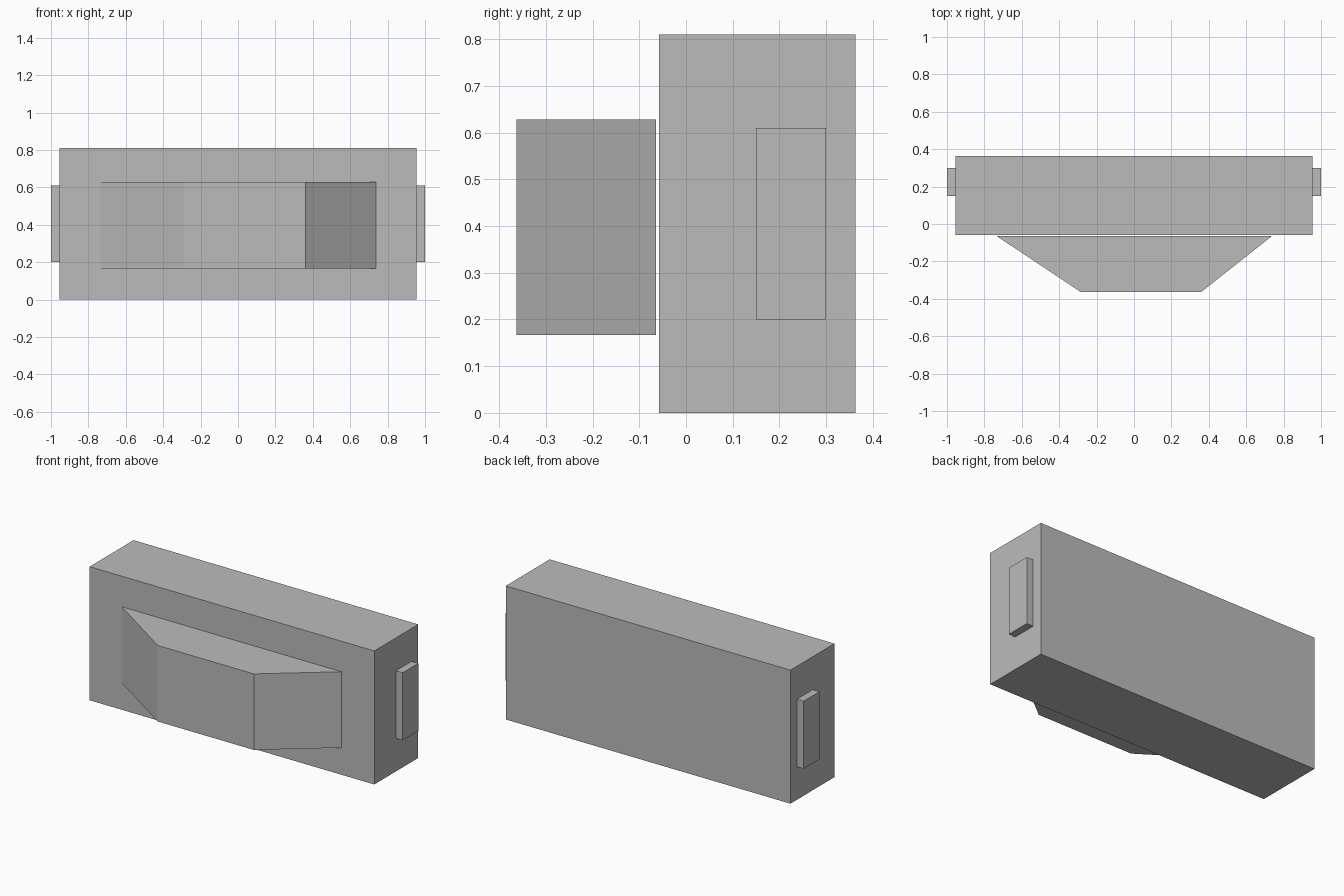
import bpy

# Remove the default cube
cube = bpy.data.objects.get("Cube")
if cube:
    bpy.data.objects.remove(cube, do_unlink=True)

# Single plain grey
grey = bpy.data.materials.new("plain_grey")
grey.use_nodes = True
colour = (0.5, 0.5, 0.5, 1)
grey.diffuse_color = colour
grey.node_tree.nodes["Principled BSDF"].inputs["Base Color"].default_value = colour


def prism(name, outline, z0, z1):
    """Extrude a counter-clockwise plan outline between two heights."""
    n = len(outline)
    verts = [(x, y, z) for z in (z0, z1) for x, y in outline]
    faces = [tuple(reversed(range(n))), tuple(range(n, 2 * n))]
    faces += [(i, (i + 1) % n, (i + 1) % n + n, i + n) for i in range(n)]
    mesh = bpy.data.meshes.new(name)
    mesh.from_pydata(verts, [], faces)
    mesh.materials.append(grey)
    obj = bpy.data.objects.new(name, mesh)
    bpy.context.collection.objects.link(obj)
    return obj


def box(name, x0, x1, y0, y1, z0, z1):
    return prism(name, [(x0, y0), (x1, y0), (x1, y1), (x0, y1)], z0, z1)


# Main body
box("main_body", -0.955, 0.955, -0.058, 0.363, 0, 0.81)

# Tapered front block, set a hair off the body
prism("front_block", [(-0.735, -0.064), (-0.285, -0.363), (0.36, -0.363), (0.738, -0.064)],
      0.167, 0.628)

# Side plates
box("left_side_plate", 0.95, 1.0, 0.15, 0.30, 0.2, 0.61)
box("right_side_plate", -1.0, -0.95, 0.15, 0.30, 0.2, 0.61)
